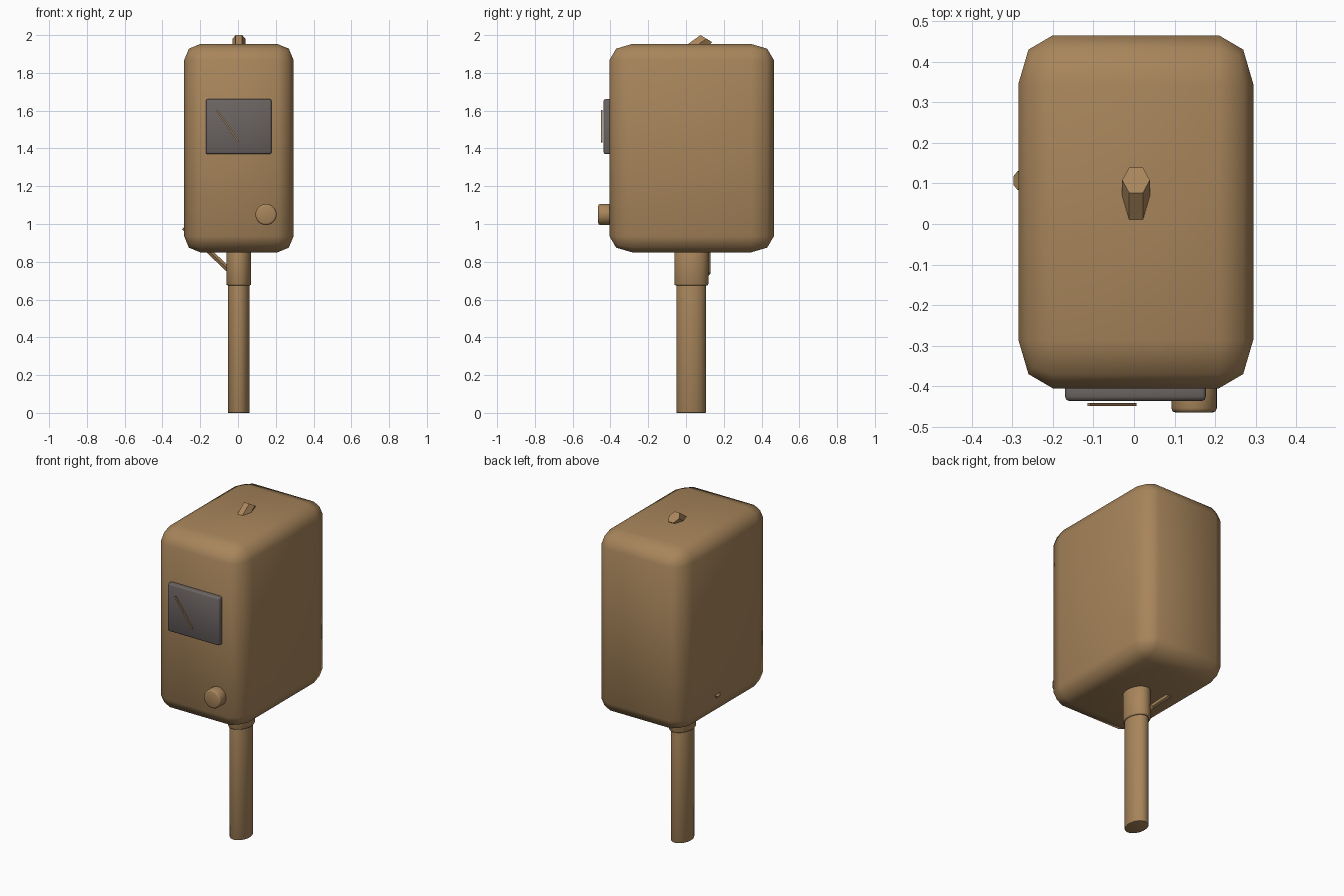
import bpy, bmesh, math
from mathutils import Vector, Matrix

if "Cube" in bpy.data.objects:
    bpy.data.objects.remove(bpy.data.objects["Cube"])


def material(name, rgb):
    m = bpy.data.materials.new(name)
    m.diffuse_color = (*rgb, 1)
    m.use_nodes = True
    m.node_tree.nodes["Principled BSDF"].inputs["Base Color"].default_value = m.diffuse_color
    return m


TAN = material("tan paint", (0.39, 0.235, 0.105))
GREY = material("dark grey", (0.145, 0.125, 0.12))


def finish(name, bm, mat, smooth=None):
    bmesh.ops.recalc_face_normals(bm, faces=bm.faces)
    me = bpy.data.meshes.new(name)
    bm.to_mesh(me)
    bm.free()
    me.materials.append(mat)
    ob = bpy.data.objects.new(name, me)
    bpy.context.collection.objects.link(ob)
    if smooth:
        bpy.ops.object.select_all(action='DESELECT')
        ob.select_set(True)
        bpy.context.view_layer.objects.active = ob
        bpy.ops.object.shade_smooth_by_angle(angle=math.radians(smooth))
    return ob


def rounded_box(name, lo, hi, bevel, mat, segments=2, stretch=1.0):
    """Box between two corners; the bevel is stretched along y."""
    lo, hi = Vector(lo), Vector(hi)
    size = hi - lo
    bm = bmesh.new()
    bmesh.ops.create_cube(bm, size=1)
    bmesh.ops.scale(bm, vec=(size.x, size.y / stretch, size.z), verts=bm.verts)
    bmesh.ops.bevel(bm, geom=bm.edges[:], offset=bevel, segments=segments,
                    profile=0.5, affect='EDGES')
    bmesh.ops.scale(bm, vec=(1, stretch, 1), verts=bm.verts)
    bmesh.ops.translate(bm, vec=(lo + hi) / 2, verts=bm.verts)
    return finish(name, bm, mat, 60)


def cylinder(name, centre, rx, ry, depth, mat, bevel=0, rot=None, sides=32):
    """Elliptical cylinder with softened rims."""
    bm = bmesh.new()
    bmesh.ops.create_cone(bm, cap_ends=True, segments=sides, radius1=1,
                          radius2=1, depth=depth)
    bmesh.ops.scale(bm, vec=(rx, ry, 1), verts=bm.verts)
    if bevel:
        rims = [e for e in bm.edges
                if abs(e.verts[0].co.z - e.verts[1].co.z) < 1e-5]
        bmesh.ops.bevel(bm, geom=rims, offset=bevel, segments=2, profile=0.5,
                        affect='EDGES')
    if rot:
        bmesh.ops.transform(bm, matrix=rot, verts=bm.verts)
    bmesh.ops.translate(bm, vec=centre, verts=bm.verts)
    return finish(name, bm, mat, 50)


def hex_rod(name, end, along, u, v, mat):
    """Six-sided rod swept from one end along a vector."""
    bm = bmesh.new()
    end, along, u, v = map(Vector, (end, along, u, v))
    ring = []
    for i in range(6):
        a = math.radians(60 * i)
        ring.append(bm.verts.new(end + u * math.cos(a) + v * math.sin(a)))
    face = bm.faces.new(ring)
    ext = bmesh.ops.extrude_face_region(bm, geom=[face], use_keep_orig=True)
    moved = [g for g in ext['geom'] if isinstance(g, bmesh.types.BMVert)]
    bmesh.ops.translate(bm, vec=along, verts=moved)
    return finish(name, bm, mat)


# Main housing
rounded_box("housing", (-0.285, -0.405, 0.85), (0.294, 0.465, 1.953),
            0.085, TAN, 2, 1.41)

# Post and collar below the housing
cylinder("post", (0.004, 0.027, 0.44), 0.057, 0.078, 0.88, TAN, 0.003)
cylinder("collar", (0.004, 0.028, 0.77), 0.066, 0.09, 0.19, TAN, 0.007)

# Gauge panel with its needle
rounded_box("gauge_panel", (-0.17, -0.436, 1.37), (0.177, -0.39, 1.661),
            0.009, GREY, 2, 1.3)
start, tip = Vector((0.003, -0.445, 1.435)), Vector((-0.111, -0.445, 1.6))
d = tip - start
bm = bmesh.new()
bmesh.ops.create_cube(bm, size=1)
bmesh.ops.scale(bm, vec=(0.009, 0.008, d.length), verts=bm.verts)
bmesh.ops.rotate(bm, matrix=Matrix.Rotation(math.atan2(d.x, d.z), 3, 'Y'),
                 verts=bm.verts)
bmesh.ops.translate(bm, vec=(start + tip) / 2, verts=bm.verts)
finish("gauge_needle", bm, TAN)

# Control knob
cylinder("knob", (0.148, -0.425, 1.05), 0.056, 0.056, 0.08, TAN, 0.011,
         Matrix.Rotation(math.pi / 2, 4, 'X'))

# Slanted peg poking out of the top
hex_rod("top_peg", (0.005, 0.108, 1.981), (0, -0.14, -0.1),
        (0.034, 0, 0), (0, 0.036, -0.022), TAN)

# Slanted brace from the collar through the left wall
hex_rod("side_brace", (-0.287, 0.107, 0.983), (0.26, 0, -0.247),
        (0, 0.023, 0), (0.011, 0, 0.012), TAN)
